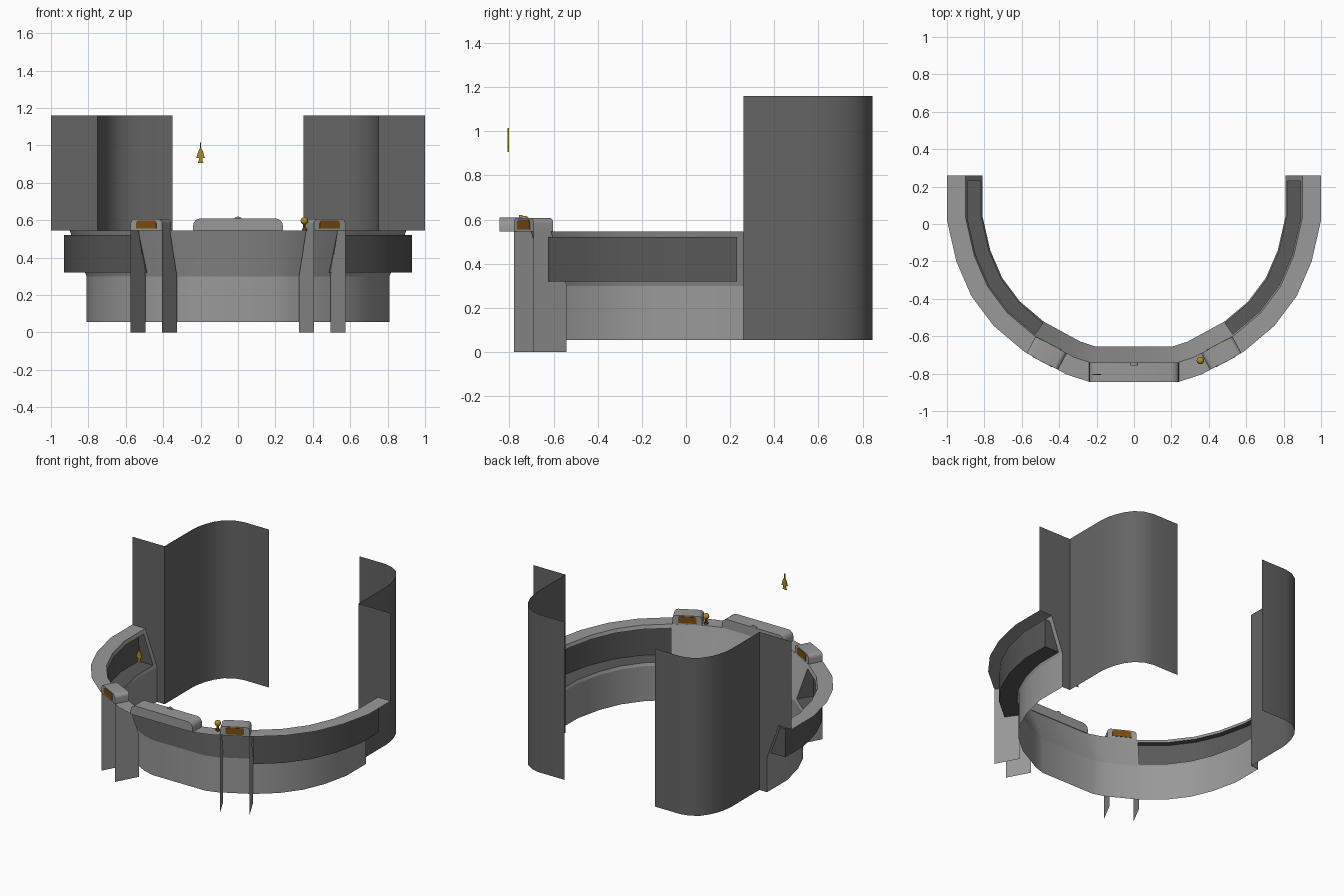
import bpy, bmesh, math
from mathutils import Matrix, Vector

if "Cube" in bpy.data.objects:
    bpy.data.objects.remove(bpy.data.objects["Cube"], do_unlink=True)


def material(name, r, g, b):
    m = bpy.data.materials.new(name)
    m.use_nodes = True
    m.diffuse_color = (r, g, b, 1)
    m.node_tree.nodes["Principled BSDF"].inputs["Base Color"].default_value = (r, g, b, 1)
    return m


GREY = material("light grey", .32, .32, .32)
PANEL = material("dark grey", .13, .13, .13)
CONSOLE = material("charcoal", .10, .10, .10)
BROWN = material("amber brown", .20, .075, .005)
GOLD = material("gold", .42, .27, .02)


def finish(name, bm, mat, mirror=True, angle=30):
    mesh = bpy.data.meshes.new(name)
    bmesh.ops.remove_doubles(bm, verts=bm.verts, dist=0.0005)
    bm.to_mesh(mesh)
    bm.free()
    mesh.shade_smooth()
    mesh.set_sharp_from_angle(angle=math.radians(angle))
    mesh.materials.append(mat)
    ob = bpy.data.objects.new(name, mesh)
    bpy.context.collection.objects.link(ob)
    if mirror:
        mod = ob.modifiers.new("mirror", 'MIRROR')
        mod.use_clip = True
    return ob


def polygon(bm, points):
    return bm.faces.new([bm.verts.new(p) for p in points])


def grid(bm, rows):
    """Skin quads between successive rows of points."""
    for a, b in zip(rows, rows[1:]):
        for j in range(len(a) - 1):
            polygon(bm, (a[j], b[j], b[j + 1], a[j + 1]))


def box(bm, low, high, frame=Matrix(), round_top=0.0):
    """Box from two corners, with its upper corners along y rounded."""
    low, high = Vector(low), Vector(high)
    size = Matrix.Diagonal((*(high - low), 1))
    verts = bmesh.ops.create_cube(bm, size=1, matrix=Matrix.Translation((low + high) / 2) @ size)["verts"]
    if round_top:
        edges = [e for e in {e for v in verts for e in v.link_edges}
                 if all(v.co.z > high.z - .001 for v in e.verts)
                 and abs(e.verts[0].co.x - e.verts[1].co.x) < .001]
        bmesh.ops.bevel(bm, geom=edges, offset=round_top, segments=4, profile=.5, affect='EDGES')
    bm.transform(frame)


# Plan of the outer rim, from the centre front round to the rear end
PLAN = [Vector(p) for p in ((0, -.845), (.235, -.845), (.36, -.805), (.59, -.68), (.75, -.545),
                            (.87, -.385), (.95, -.2), (1, .02), (1, .23), (1, .26))]


def inward(i):
    normals = []
    for a, b in ((i - 1, i), (i, i + 1)):
        if a >= 0 and b < len(PLAN):
            d = (PLAN[b] - PLAN[a]).normalized()
            normals.append(Vector((-d.y, d.x)))
    n, m = normals[0], normals[-1]
    return (n + m) / (1 + n.dot(m))


def section(i, profile):
    """Place a profile of (inset, height) pairs at one plan point."""
    n = inward(i)
    return [(*(PLAN[i] + n * inset), z) for inset, z in profile]


def sweep(bm, first, last, profile):
    grid(bm, [section(i, profile) for i in range(first, last + 1)])


# Flared wall with flat rim; the sides have a long opening
RIM, FLARE, KNEE, FOOT = (0, .545), (.1, .545), (.19, .3), (.19, .055)
UPPER, LOWER = (.109, .52), (.183, .32)
bm = bmesh.new()
for first, last in ((0, 3), (8, 9)):
    sweep(bm, first, last, [RIM, FLARE, UPPER, LOWER, KNEE, FOOT])
sweep(bm, 3, 8, [RIM, FLARE, UPPER])
sweep(bm, 3, 8, [LOWER, KNEE, FOOT])
finish("balcony_wall", bm, GREY, angle=18)

# Side consoles hung outside the openings
bm = bmesh.new()
tray = [LOWER, (.07, .32), (.07, .52), UPPER]
sweep(bm, 3, 8, tray)
polygon(bm, section(3, tray))
polygon(bm, section(8, tray)[::-1])
finish("side_console", bm, CONSOLE)

# Tall curved rear screens
bm = bmesh.new()
curve = [(.75, .26), (.75, .57), (.745, .62), (.73, .68), (.705, .74),
         (.665, .795), (.61, .83), (.55, .845), (.35, .845)]
grid(bm, [[(x, y, .055), (x, y, 1.16)] for x, y in curve])
finish("rear_screen", bm, PANEL)

# Flat returns, cut to the wall section
bm = bmesh.new()
polygon(bm, [(x, .26, z) for x, z in ((1, 1.16), (.75, 1.16), (.75, .055), (.81, .055),
                                      (.81, .3), (.9, .545), (1, .545))])
finish("screen_return", bm, PANEL)

# Posts: pairs of fins with a rounded cap
POST = Matrix.Translation((.49, -.735, 0)) @ Matrix.Rotation(math.radians(28), 4, 'Z')
bm = bmesh.new()
for x in (-.095, .095):
    polygon(bm, [POST @ Vector((x, y, z)) for y, z in
                 ((0, 0), (.17, 0), (.17, .3), (.09, .545), (0, .545))])
finish("post_fins", bm, GREY)

bm = bmesh.new()
box(bm, (-.095, 0, .545), (.095, .1, .607), POST, .025)
finish("post_cap", bm, GREY)

for name, y in (("outer_lamp", -.003), ("inner_lamp", .1)):
    bm = bmesh.new()
    box(bm, (-.06, y, .555), (.06, y + .003, .6), POST, .015)
    finish(name, bm, BROWN)

# Front pad and its small knob
bm = bmesh.new()
box(bm, (-.24, -.845, .545), (.24, -.74, .61), round_top=.04)
finish("front_pad", bm, GREY, mirror=False)
bm = bmesh.new()
bmesh.ops.create_cone(bm, cap_ends=True, segments=16, radius1=.025, radius2=.025, depth=.016,
                      matrix=Matrix.Translation((0, -.748, .595)) @ Matrix.Rotation(math.pi / 2, 4, 'X'))
finish("pad_knob", bm, GREY, mirror=False)

# Ball lever on the rim
bm = bmesh.new()
bmesh.ops.create_uvsphere(bm, u_segments=16, v_segments=10, radius=.02,
                          matrix=Matrix.Translation((.355, -.73, .597)))
finish("lever_ball", bm, GOLD, mirror=False, angle=60)
bm = bmesh.new()
for radius, z, depth in ((.007, .565, .04), (.014, .55, .01)):
    bmesh.ops.create_cone(bm, cap_ends=True, segments=12, radius1=radius, radius2=radius, depth=depth,
                          matrix=Matrix.Translation((.355, -.73, z)))
finish("lever_stem", bm, BROWN, mirror=False)

# Floating flat pointer
bm = bmesh.new()
half = [(.003, 1.015), (.003, .985), (.012, .97), (.023, .932), (.009, .932), (.009, .92), (.016, .905)]
outline = half + [(-x, z) for x, z in reversed(half)]
face = polygon(bm, [(-.2 + x, -.808, z) for x, z in outline])
extruded = bmesh.ops.extrude_face_region(bm, geom=[face])["geom"]
bmesh.ops.translate(bm, vec=(0, .006, 0), verts=[v for v in extruded if isinstance(v, bmesh.types.BMVert)])
bmesh.ops.recalc_face_normals(bm, faces=bm.faces)
finish("pointer", bm, GOLD, mirror=False)
